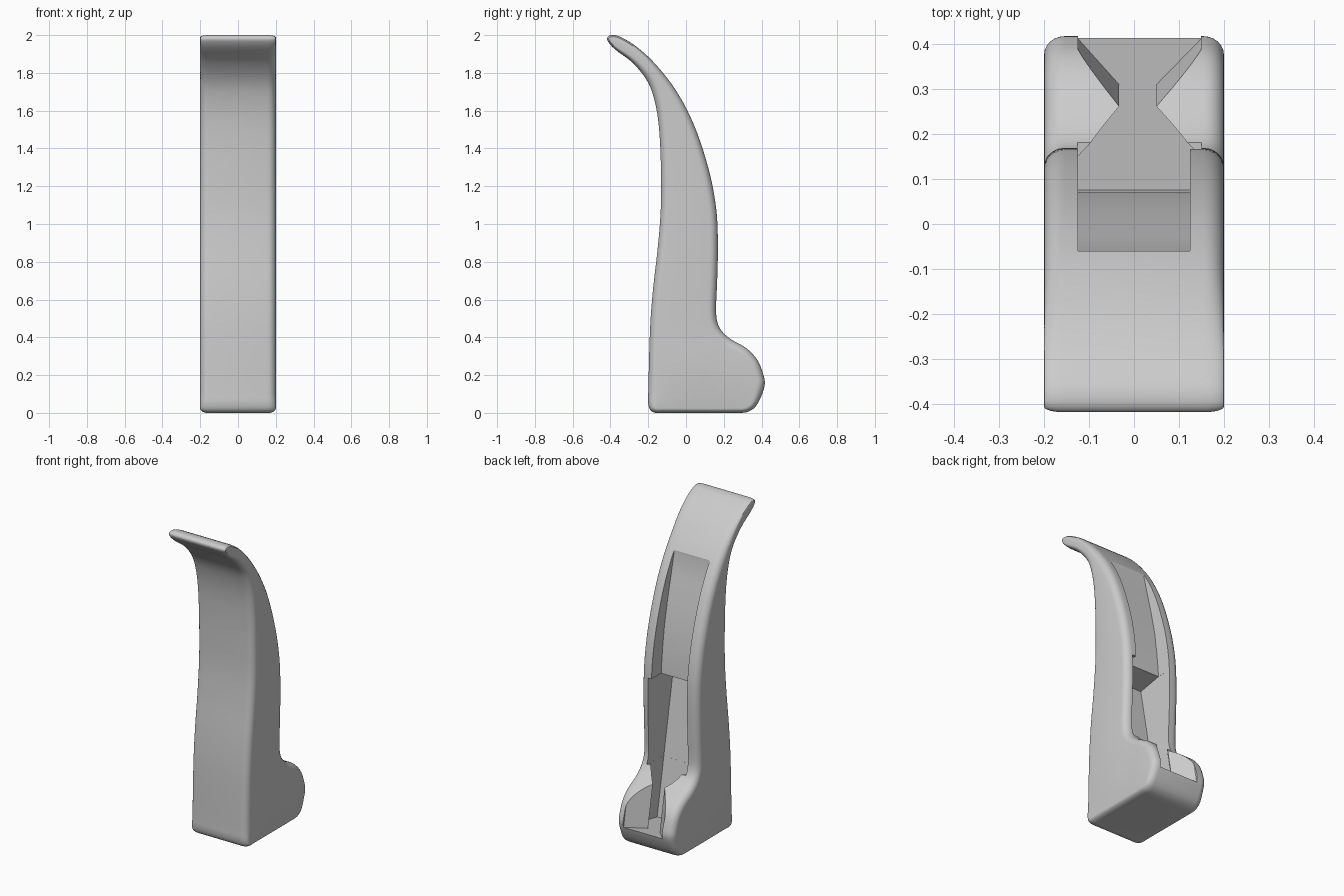
import bpy, bmesh, math
from mathutils import Vector
from mathutils.geometry import interpolate_bezier

if "Cube" in bpy.data.objects:
    bpy.data.objects.remove(bpy.data.objects["Cube"])

grey = bpy.data.materials.new("plain grey")
grey.use_nodes = True
grey.diffuse_color = (0.6, 0.6, 0.6, 1)
grey.node_tree.nodes["Principled BSDF"].inputs["Base Color"].default_value = (0.6, 0.6, 0.6, 1)


def smooth_loop(points, steps=5):
    """Closed smooth curve through the points."""
    pts = [Vector(p) for p in points]
    n = len(pts)
    out = []
    for i in range(n):
        p, q = pts[i], pts[(i + 1) % n]
        reach = (q - p).length / 3
        tp = (q - pts[i - 1]).normalized() * reach
        tq = (pts[(i + 2) % n] - p).normalized() * reach
        out += interpolate_bezier(p, p + tp, q - tq, q, steps + 1)[:-1]
    return out


def loft(name, rings):
    """Closed solid through rings of equal length."""
    bm = bmesh.new()
    loops = [[bm.verts.new(p) for p in ring] for ring in rings]
    n = len(loops[0])
    for a, b in zip(loops, loops[1:]):
        for i in range(n):
            j = (i + 1) % n
            bm.faces.new((a[i], a[j], b[j], b[i]))
    caps = [bm.faces.new(loops[0]), bm.faces.new(loops[-1])]
    bmesh.ops.recalc_face_normals(bm, faces=bm.faces)
    bmesh.ops.triangulate(bm, faces=caps)
    mesh = bpy.data.meshes.new(name)
    bm.to_mesh(mesh)
    bm.free()
    mesh.materials.append(grey)
    obj = bpy.data.objects.new(name, mesh)
    bpy.context.collection.objects.link(obj)
    return obj


def slab(name, profile, x0, x1):
    return loft(name, [[(x, y, z) for y, z in profile] for x in (x0, x1)])


# Side outline of the body (y, z): front edge, tip, back edge, foot, base
outline = smooth_loop([
    (-.2, .05), (-.2, .1), (-.19, .45), (-.175, .65), (-.15, .87), (-.135, 1.05),
    (-.132, 1.2), (-.136, 1.4), (-.15, 1.57), (-.18, 1.7), (-.22, 1.78),
    (-.29, 1.86), (-.37, 1.92), (-.407, 1.957), (-.418, 1.985), (-.395, 2),
    (-.35, 1.992), (-.26, 1.937), (-.165, 1.85), (-.055, 1.71), (.04, 1.53),
    (.12, 1.29), (.16, 1.08), (.169, .89), (.165, .7), (.16, .52), (.178, .45),
    (.23, .395), (.32, .342), (.378, .28), (.41, .2), (.417, .15), (.395, .08),
    (.365, .03), (.325, .005), (.28, 0), (-.12, 0), (-.16, 0), (-.188, .014)])


def inset(points, share):
    """Move the outline inwards, less near the thin tip and the base."""
    out = []
    for i, p in enumerate(points):
        t = (points[(i + 1) % len(points)] - points[i - 1]).normalized()
        tip = min(1, max(0, (p.y - 1.75) / .2))
        base = min(1, max(0, 1 - p.y / .1))
        out.append(p + Vector((t.y, -t.x)) * share * (.042 - .03 * tip - .018 * base))
    return out


# Body with rounded rims on both sides
steps = 6
rim = []
for k in range(steps + 1):
    a = math.pi / 2 * k / steps
    rim.append((.155 + .045 * math.cos(a), inset(outline, 1 - math.sin(a))))
rings = [[(-x, p.x, p.y) for p in ring] for x, ring in rim]
rings += [[(x, p.x, p.y) for p in ring] for x, ring in reversed(rim)]
body = loft("curved_body", rings)

# Shallow curved recess high on the back
upper = slab("upper_recess_cutter", [
    (-.06, 1.79), (-.06, 1.705), (-.028, 1.57), (.008, 1.42), (.037, 1.28),
    (.056, 1.14), (.067, 1.03), (.071, .96), (.4, .96), (.4, 1.79)], -.125, .125)

# The deep pocket leans forwards, with its floor square to the lean
lean = -.185


def wall_y(z):
    return .075 + lean * (z - .07)


lower = slab("pocket_cutter", [
    (wall_y(.43), .43), (.182, .445), (.182, .985), (.071, .985),
    (wall_y(.955), .955)], -.1255, .15)

# Pinched channel running down and out through the foot
half = [(-.0915, .215), (0, .31), (-.0915, .412), (-.0915, .6)]
left = [(x - .033, y) for x, y in [(half[0][0], .0755)] + half]
right = [(.05 - x + .008, y) if x else (.05, y) for x, y in [(half[0][0], .0755)] + half]
plan = left + right[::-1]
channel = loft("channel_cutter", [
    [(x, y + lean * h, .07 - lean * (y - .075) + h) for x, y in plan] for h in (0, .4)])

# Cut the slots, then keep the cut edges sharp
bpy.ops.object.select_all(action='DESELECT')
bpy.context.view_layer.objects.active = body
body.select_set(True)
for cutter in (upper, lower, channel):
    cutter.hide_render = True
    mod = body.modifiers.new(cutter.name, 'BOOLEAN')
    mod.operation = 'DIFFERENCE'
    mod.solver = 'EXACT'
    mod.object = cutter
    bpy.ops.object.modifier_apply(modifier=mod.name)
    bpy.data.objects.remove(cutter)
bpy.ops.object.shade_smooth_by_angle(angle=math.radians(30))
